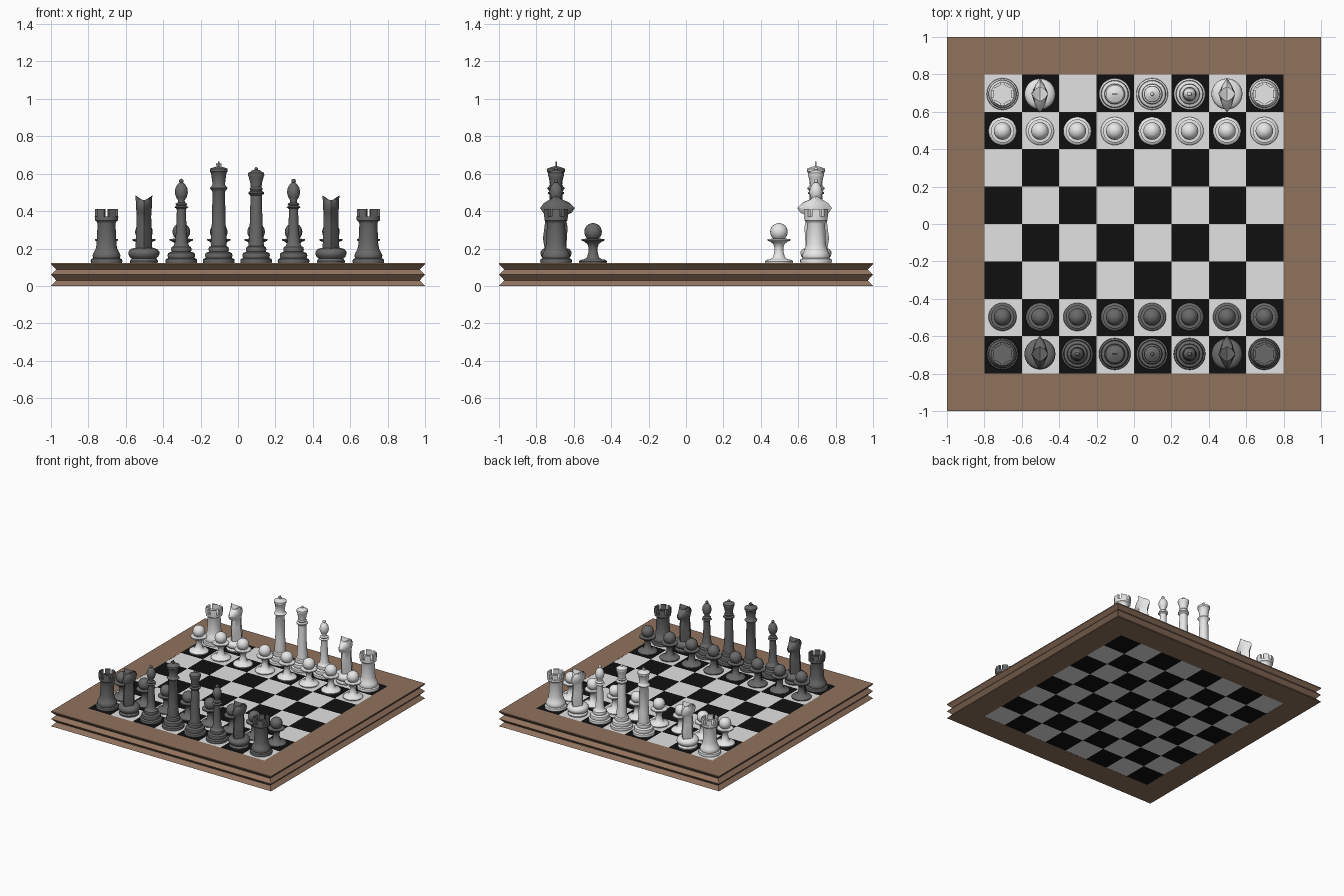
import bpy
import bmesh
from math import pi, radians
from mathutils import Matrix, Vector

cube = bpy.data.objects.get("Cube")
if cube:
    bpy.data.objects.remove(cube, do_unlink=True)

TOP = 0.123          # playing surface height
UNIT = 0.01          # piece profiles are in hundredths


def material(name, colour):
    mat = bpy.data.materials.new(name)
    mat.use_nodes = True
    rgba = (*colour, 1)
    mat.diffuse_color = rgba
    mat.node_tree.nodes["Principled BSDF"].inputs["Base Color"].default_value = rgba
    return mat


wood = material("brown wood", (0.28, 0.17, 0.11))
light_square = material("light square", (0.76, 0.76, 0.76))
dark_square = material("black square", (0.005, 0.005, 0.005))
light_piece = material("light piece", (0.8, 0.8, 0.8))
dark_piece = material("dark grey piece", (0.14, 0.14, 0.14))


def finish(bm, name, mats, smooth=True):
    """Turn a bmesh into a mesh with materials and shading."""
    bmesh.ops.recalc_face_normals(bm, faces=bm.faces)
    mesh = bpy.data.meshes.new(name)
    bm.to_mesh(mesh)
    bm.free()
    for mat in mats:
        mesh.materials.append(mat)
    if smooth:
        mesh.shade_smooth()
        mesh.set_sharp_from_angle(angle=radians(40))
    return mesh


def place(name, mesh, location=(0, 0, 0), turn=0):
    obj = bpy.data.objects.new(name, mesh)
    obj.location = location
    obj.rotation_euler.z = turn
    bpy.context.collection.objects.link(obj)
    return obj


def lathe(bm, profile, steps=28):
    """Spin (radius, height) points about z."""
    verts = [bm.verts.new((r, 0, z)) for r, z in profile]
    edges = [bm.edges.new(pair) for pair in zip(verts, verts[1:])]
    bmesh.ops.spin(bm, geom=verts + edges, cent=(0, 0, 0), axis=(0, 0, 1),
                   angle=2 * pi, steps=steps)
    bmesh.ops.remove_doubles(bm, verts=bm.verts, dist=0.001)


def ball(bm, radius, height, stretch=1):
    bmesh.ops.create_uvsphere(
        bm, u_segments=20, v_segments=12, radius=radius,
        matrix=Matrix.Translation((0, 0, height)) @ Matrix.Diagonal((1, 1, stretch, 1)))


def box(bm, size, centre, turn=0):
    bmesh.ops.create_cube(
        bm, size=1, matrix=Matrix.Rotation(turn, 4, "Z")
        @ Matrix.Translation(centre) @ Matrix.Diagonal((*size, 1)))


# Shared stepped foot of the tall pieces
FOOT = [(0, 0), (8.3, 0), (8.5, 1), (8.3, 2), (7, 2.6), (7.4, 4), (7, 5.3),
        (5.2, 6), (5.5, 7.2), (5.2, 8.4), (4.2, 9)]


def pawn(bm):
    lathe(bm, [(0, 0), (7.3, 0), (7.5, 0.8), (6.8, 1.6), (4.5, 2), (3.2, 3),
               (2.4, 6), (2.3, 8), (3, 10), (4.6, 11.3), (6.2, 12),
               (6.2, 12.8), (3, 13), (0, 13.6)])
    ball(bm, 4.7, 16.6)


def rook(bm):
    lathe(bm, [(0, 0), (8.3, 0), (8.5, 1), (8.2, 2), (7.1, 2.5), (7.5, 4),
               (6.8, 5.6), (5.8, 7.5), (5.3, 10), (4.8, 21), (5.2, 22),
               (6.2, 22.8), (6.3, 24.8), (0, 24.8)])
    for i in range(6):
        box(bm, (1.4, 4.2, 4.2), (5.4, 0, 26.6), i * pi / 3)


def knight(bm):
    lathe(bm, [(0, 0), (7.3, 0), (7.5, 1), (7, 1.8), (6.6, 2.4), (7.6, 3.2),
               (8.3, 4.7), (8.2, 6), (7.2, 7.4), (5, 8), (0, 8)])
    # Neck and head: diamond sections of (height, back, front, half width)
    sections = [(7, -6, 5.5, 4.5), (13, -7, 5.8, 4.3), (19, -6.2, 6.2, 4),
                (25, -5.5, 5, 3.9), (27, -7, 8.5, 4), (29.3, -8.5, 10, 4.2),
                (32, -6.5, 7.5, 4.3), (33.5, -4, 4, 4.5)]
    rings = []
    for z, back, front, half in sections:
        mid = (back + front) / 2
        corners = [(0, front), (half * 0.6, front * 0.6 + mid * 0.4), (half, mid),
                   (half * 0.6, back * 0.6 + mid * 0.4), (0, back)]
        corners += [(-x, y) for x, y in corners[3:0:-1]]
        rings.append([bm.verts.new((x, y, z)) for x, y in corners])
    for low, high in zip(rings, rings[1:]):
        for i in range(8):
            j = (i + 1) % 8
            bm.faces.new((low[i], low[j], high[j], high[i]))
    # Ears rise at the sides with a groove between them
    crown = rings[-1]
    for vert in crown:
        vert.co.z += (abs(vert.co.x) / 4.5) ** 2 * 2.6
    groove = bm.verts.new((0, 0, 33))
    for i in range(8):
        bm.faces.new((crown[i], crown[(i + 1) % 8], groove))


def bishop(bm):
    lathe(bm, FOOT + [(3.4, 11), (2.9, 16), (2.4, 28), (2.6, 29), (3.8, 29.8),
                      (2.6, 30.6), (3.2, 31.5), (1.9, 32.4), (1.8, 33.5), (2.8, 35),
                      (3.5, 37.5), (3.2, 40), (2, 42), (0.9, 43), (0, 43.2)])
    ball(bm, 1.2, 43.8)


def queen(bm):
    lathe(bm, FOOT + [(4, 11), (3.5, 18), (3, 36), (4.2, 37), (4.2, 37.8),
                      (3, 38.5), (3.5, 39.6), (2.9, 40.5), (3.2, 43), (4, 46),
                      (4.4, 47), (4.2, 48.2), (3.2, 48.6), (2, 49.6), (0, 50)])
    ball(bm, 1, 50.2)


def king(bm):
    lathe(bm, FOOT + [(4.3, 11), (3.8, 18), (3.3, 38), (4, 39), (4.8, 40),
                      (3.8, 41), (3.3, 42), (3.7, 45), (4.1, 48), (4.8, 48.8),
                      (4.8, 50.3), (3.6, 50.8), (1.2, 51.6), (0, 51.8)])
    box(bm, (0.9, 0.8, 3), (0, 0, 52.7))
    box(bm, (3, 0.8, 1), (0, 0, 52.7))


# Frame: square loops with a grooved outer edge
bm = bmesh.new()
outline = [(0.8, 0), (1, 0), (0.972, 0.03), (1, 0.06), (0.972, 0.088),
           (1, 0.115), (1, TOP), (0.8, TOP)]
loops = [[bm.verts.new((sx * r, sy * r, z))
          for sx, sy in ((-1, -1), (1, -1), (1, 1), (-1, 1))] for r, z in outline]
for a, b in zip(loops, loops[1:] + loops[:1]):
    for i in range(4):
        j = (i + 1) % 4
        bm.faces.new((a[i], a[j], b[j], b[i]))
place("board_frame", finish(bm, "board_frame", [wood], False))

# Checkered panel, visible above and below
bm = bmesh.new()
for height in (0.001, TOP - 0.001):
    bmesh.ops.create_grid(bm, x_segments=8, y_segments=8, size=0.8,
                          matrix=Matrix.Translation((0, 0, height)))
for face in bm.faces:
    c = face.calc_center_median() + Vector((0.8, 0.8, 0))
    face.material_index = (int(c.x / 0.2) + int(c.y / 0.2) + 1) % 2
    # even squares are black
bm.normal_update()
panel = finish(bm, "checkered_panel", [light_square, dark_square], False)
place("checkered_panel", panel)

# Two armies facing each other
builders = dict(rook=rook, knight=knight, bishop=bishop, king=king, queen=queen, pawn=pawn)
back_row = ["rook", "knight", "bishop", "king", "queen", "bishop", "knight", "rook"]
for side, mat, sign, turn in (("dark", dark_piece, -1, 0), ("light", light_piece, 1, pi)):
    meshes = {}
    for kind, build in builders.items():
        bm = bmesh.new()
        build(bm)
        bmesh.ops.scale(bm, vec=(UNIT,) * 3, verts=bm.verts)
        meshes[kind] = finish(bm, f"{side}_{kind}", [mat])
    for column, kind in enumerate(back_row):
        x = -0.703 + column * 0.2
        place(f"{side}_pawn_{column + 1}", meshes["pawn"], (x, sign * 0.497, TOP), turn)
        # the light army has lost one bishop
        if side == "light" and column == 2:
            continue
        place(f"{side}_{kind}_{column + 1}", meshes[kind], (x, sign * 0.695, TOP), turn)
